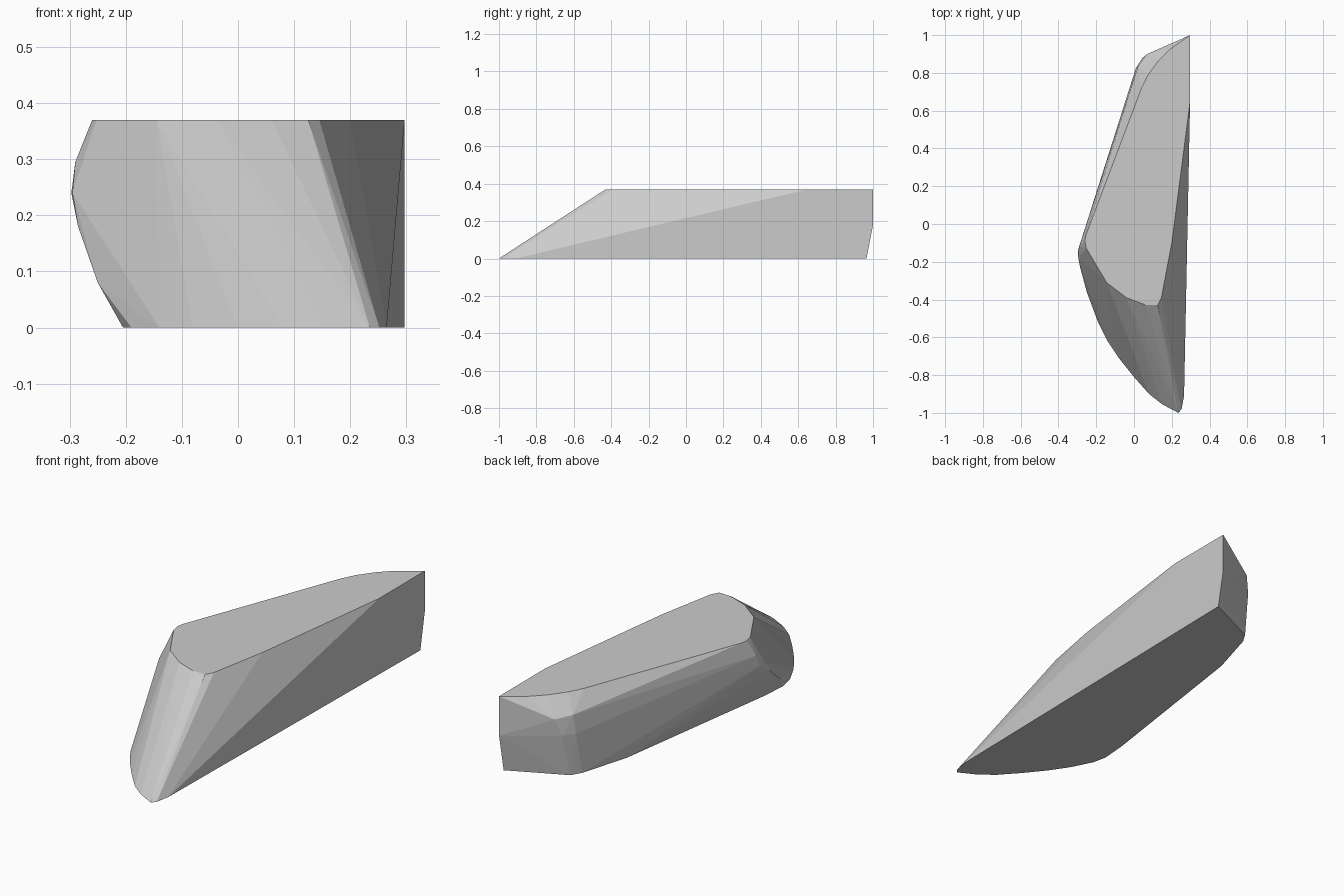
import bpy, bmesh

# Cross-section outlines of the convex block
TOP_Z = 0.37
top = [(0.297, 1.0), (0.19, 0.925), (0.13, 0.865), (0.075, 0.79), (0.04, 0.72),
       (-0.255, -0.06), (-0.26, -0.09), (-0.252, -0.13), (-0.145, -0.31),
       (-0.04, -0.39), (0.06, -0.428), (0.125, -0.43), (0.145, -0.39),
       (0.2, -0.1), (0.297, 0.65)]
base = [(0.297, 0.965), (0.03, 0.84), (0.0, 0.79), (-0.07, 0.55), (-0.195, -0.32),
        (-0.205, -0.45), (-0.19, -0.52), (-0.14, -0.62), (-0.08, -0.71),
        (0.0, -0.81), (0.08, -0.9), (0.15, -0.955), (0.235, -1.0),
        (0.252, -0.98), (0.265, -0.91)]
# Bulging points of the side wall and rear corner
bulge = [(0.297, 1.0, 0.18), (0.07, 0.9, 0.28), (0.045, 0.88, 0.2), (0.01, 0.825, 0.2),
         (0.02, 0.83, 0.29), (-0.29, -0.12, 0.295), (-0.297, -0.14, 0.24),
         (-0.295, -0.18, 0.24), (-0.285, -0.23, 0.18), (-0.25, -0.36, 0.08)]

points = [(x, y, TOP_Z) for x, y in top] + [(x, y, 0) for x, y in base] + bulge

# Wrap the outlines in a single faceted skin
bm = bmesh.new()
verts = [bm.verts.new(p) for p in points]
hull = bmesh.ops.convex_hull(bm, input=verts)
loose = [v for v in bm.verts if not v.link_faces]
bmesh.ops.delete(bm, geom=loose, context='VERTS')
bmesh.ops.dissolve_limit(bm, angle_limit=0.01, verts=bm.verts[:], edges=bm.edges[:])
bmesh.ops.recalc_face_normals(bm, faces=bm.faces[:])

mesh = bpy.data.meshes.new("faceted_block")
bm.to_mesh(mesh)
bm.free()
block = bpy.data.objects.new("faceted_block", mesh)
bpy.context.collection.objects.link(block)

# Plain grey surface
grey = bpy.data.materials.new("light_grey")
grey.diffuse_color = (0.6, 0.6, 0.6, 1)
mesh.materials.append(grey)
